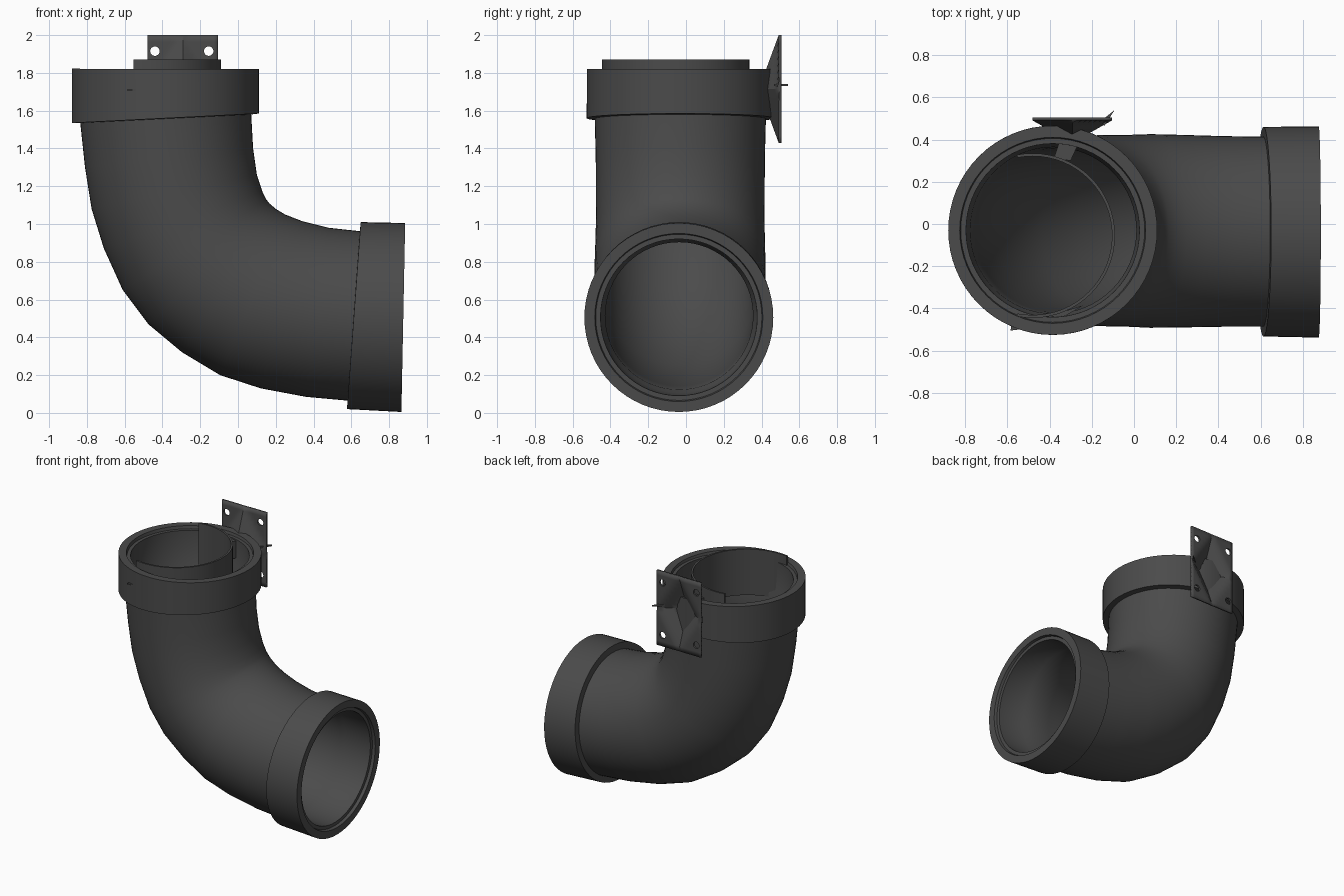
import bpy, bmesh, math
from mathutils import Vector, Matrix

if "Cube" in bpy.data.objects:
    bpy.data.objects.remove(bpy.data.objects["Cube"])

dark = bpy.data.materials.new("dark_plastic")
dark.diffuse_color = (0.07, 0.07, 0.07, 1)
dark.use_nodes = True
dark.node_tree.nodes["Principled BSDF"].inputs["Base Color"].default_value = dark.diffuse_color


def finish(bm, name, angle=None):
    bmesh.ops.recalc_face_normals(bm, faces=bm.faces[:])
    me = bpy.data.meshes.new(name)
    bm.to_mesh(me)
    bm.free()
    ob = bpy.data.objects.new(name, me)
    bpy.context.collection.objects.link(ob)
    me.materials.append(dark)
    if angle is not None:
        bpy.ops.object.select_all(action='DESELECT')
        ob.select_set(True)
        bpy.context.view_layer.objects.active = ob
        bpy.ops.object.shade_smooth_by_angle(angle=math.radians(angle))
    return ob


# Sections of the elbow: outer-side point and inner-side point in the xz plane
def ring(a, b, s=1.0):
    a, b = Vector(a), Vector(b)
    c = (a + b) / 2
    return c + (a - c) * s, c + (b - c) * s


def between(p, q, t, s):
    return ring(p[0].lerp(q[0], t), p[1].lerp(q[1], t), s)


top = ring((-0.88, 1.822), (0.11, 1.82))
top_base = ring((-0.88, 1.535), (0.11, 1.585))
low = ring((0.865, 0.005), (0.885, 1.005))
low_base = ring((0.577, 0.02), (0.65, 1.01))
pipe = [ring(*p) for p in [
    ((-0.835, 1.535), (0.07, 1.58)), ((-0.81, 1.30), (0.08, 1.40)),
    ((-0.775, 1.08), (0.1, 1.26)), ((-0.71, 0.87), (0.13, 1.17)),
    ((-0.61, 0.65), (0.15, 1.13)), ((-0.475, 0.47), (0.165, 1.11)),
    ((-0.295, 0.32), (0.2, 1.08)), ((-0.095, 0.2), (0.25, 1.05)),
    ((0.12, 0.13), (0.34, 1.015)), ((0.36, 0.085), (0.48, 0.98)),
    ((0.58, 0.065), (0.645, 0.962))]]


def mouth(front, back):
    return [between(front, back, 0, 0.89), between(front, back, 0.08, 0.88),
            between(front, back, 0.08, 0.83), between(front, back, 0.9, 0.82)]


outer = [top, top_base] + pipe + [low_base, low]
bore = [ring(a, b, 0.87) for a, b in reversed(pipe)]
sections = outer + mouth(low, low_base) + bore + mouth(top, top_base)[::-1]

# Hollow elbow pipe with both collars
N = 64
bm = bmesh.new()
rings = []
for a, b in sections:
    c, r = (a + b) / 2, (a - b) / 2
    yc = -0.030 - 0.008 * (c.x + 0.385) / 1.26
    rings.append([bm.verts.new((c.x + r.x * math.cos(t), yc + r.length * math.sin(t),
                                c.y + r.y * math.cos(t)))
                  for t in (2 * math.pi * i / N for i in range(N))])
for k, r0 in enumerate(rings):
    r1 = rings[(k + 1) % len(rings)]
    for i in range(N):
        j = (i + 1) % N
        bm.faces.new((r0[i], r0[j], r1[j], r1[i]))
finish(bm, "elbow_pipe", 50)

# Curved liner standing inside the upper collar
bm = bmesh.new()
cols = []
for i in range(37):
    t = math.radians(-101 + 202 * i / 36)
    cols.append([bm.verts.new((-0.48 + r * math.cos(t), -0.055 + r * math.sin(t), z))
                 for r, z in ((0.39, 1.52), (0.39, 1.87), (0.376, 1.87), (0.376, 1.52))])
for p, q in zip(cols, cols[1:]):
    for i in range(4):
        j = (i + 1) % 4
        bm.faces.new((p[i], p[j], q[j], q[i]))
bm.faces.new(cols[0])
bm.faces.new(cols[-1])
finish(bm, "liner", 40)


# Thin plates made from an outline in the xy plane
def slab(name, outline, z0, z1):
    bm = bmesh.new()
    f = bm.faces.new([bm.verts.new((x, y, z0)) for x, y in outline])
    up = bmesh.ops.extrude_face_region(bm, geom=[f])["geom"]
    bmesh.ops.translate(bm, vec=(0, 0, z1 - z0),
                        verts=[v for v in up if isinstance(v, bmesh.types.BMVert)])
    return finish(bm, name)


slab("bracket_arm", [(-0.38, 0.31), (-0.30, 0.30), (-0.24, 0.43), (-0.34, 0.43)], 1.66, 1.79)
slab("front_tab", [(-0.585, -0.505), (-0.40, -0.48), (-0.24, -0.385),
                   (-0.40, -0.435), (-0.58, -0.47)], 1.705, 1.715)
slab("side_spike", [(-0.16, 0.485), (-0.14, 0.465), (-0.092, 0.54)], 1.73, 1.742)

# Mounting plate, dished towards the pipe
G = 16
bm = bmesh.new()
bmesh.ops.create_grid(bm, x_segments=G, y_segments=G, size=1)
for v in bm.verts:
    u, w = v.co.x, v.co.y
    d = min(1, max(0, (1.0 - abs(u) - abs(w)) / 0.65))
    v.co = (-0.2925 + 0.1875 * u, 0.498 - 0.068 * d, 1.715 + 0.285 * w)
plate = finish(bm, "mounting_plate", 25)
m = plate.modifiers.new("thickness", 'SOLIDIFY')
m.thickness = 0.014
m.offset = 0

# Four screw holes
bm = bmesh.new()
for x in (-0.44, -0.155):
    for z in (1.515, 1.915):
        bmesh.ops.create_cone(bm, cap_ends=True, segments=20, radius1=0.025, radius2=0.025,
                              depth=0.2, matrix=Matrix.Translation((x, 0.498, z))
                              @ Matrix.Rotation(math.pi / 2, 4, 'X'))
holes = finish(bm, "hole_cutter")
holes.hide_render = True
holes.hide_viewport = True
m = plate.modifiers.new("holes", 'BOOLEAN')
m.object = holes
m.operation = 'DIFFERENCE'
m.solver = 'EXACT'
